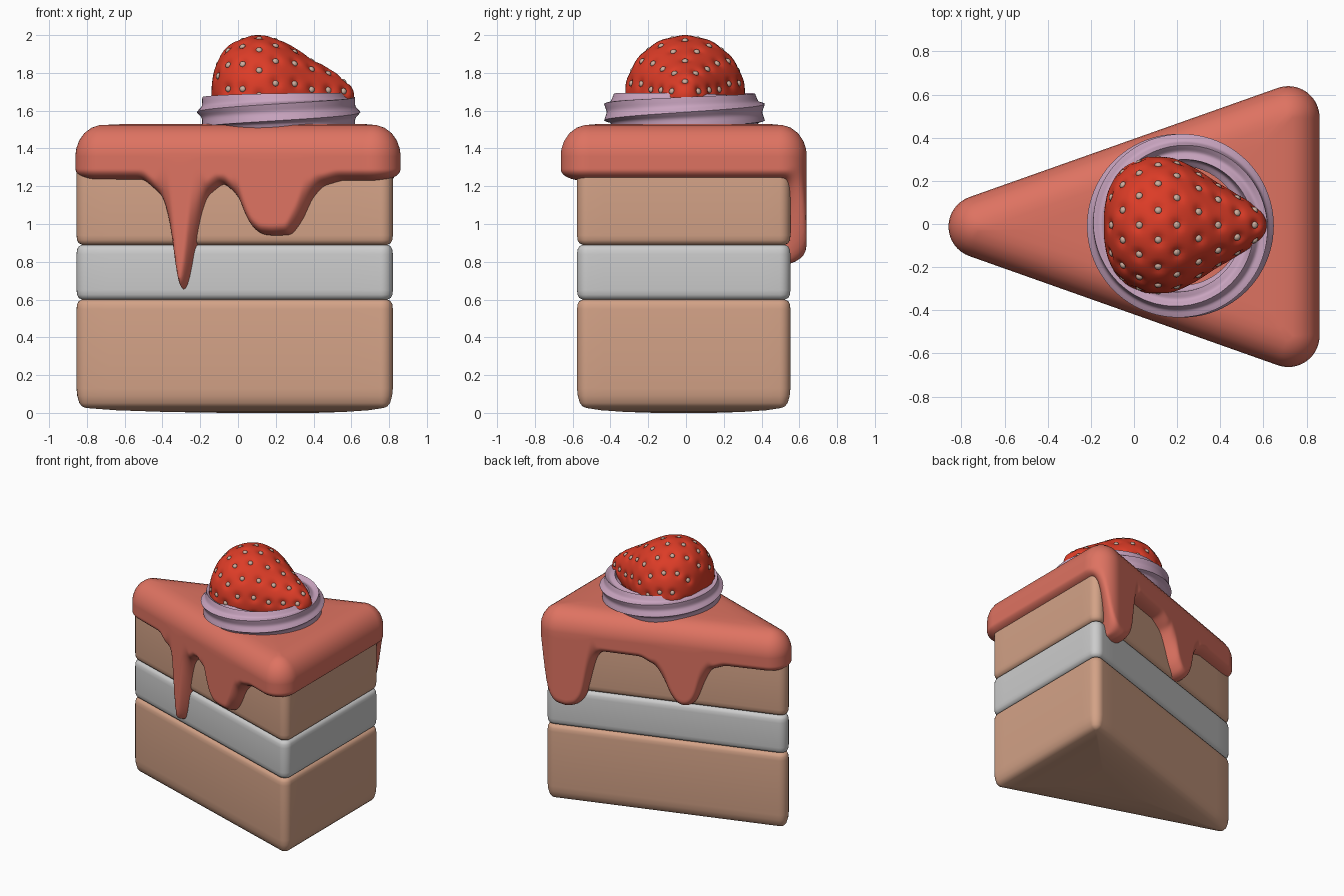
import bpy, bmesh, math
from mathutils import Vector, Matrix, kdtree

if "Cube" in bpy.data.objects:
    bpy.data.objects.remove(bpy.data.objects["Cube"])


def material(name, rgb):
    m = bpy.data.materials.new(name)
    m.diffuse_color = (*rgb, 1)
    m.use_nodes = True
    m.node_tree.nodes["Principled BSDF"].inputs["Base Color"].default_value = m.diffuse_color
    return m


def finish(name, bm, mat=None, angle=45):
    bmesh.ops.recalc_face_normals(bm, faces=bm.faces)
    me = bpy.data.meshes.new(name)
    bm.to_mesh(me)
    bm.free()
    ob = bpy.data.objects.new(name, me)
    bpy.context.collection.objects.link(ob)
    if mat:
        me.materials.append(mat)
    bpy.ops.object.select_all(action='DESELECT')
    ob.select_set(True)
    bpy.context.view_layer.objects.active = ob
    bpy.ops.object.shade_smooth_by_angle(angle=math.radians(angle))
    return ob


def loft(rings, closed=False):
    """Bridge equal-length rings; cap the ends, or join last to first."""
    bm = bmesh.new()
    vs = [[bm.verts.new(p) for p in r] for r in rings]
    n = len(vs[0])
    pairs = list(zip(vs, vs[1:])) + ([(vs[-1], vs[0])] if closed else [])
    for a, b in pairs:
        for i in range(n):
            j = (i + 1) % n
            bm.faces.new((a[i], a[j], b[j], b[i]))
    if not closed:
        bm.faces.new(vs[0][::-1])
        bm.faces.new(vs[-1])
    return bm


def outline(apex, back, half, n_edge, n_arc):
    """Core triangle points with outward normals, corners fanned into arcs."""
    core = [Vector((apex, 0)), Vector((back, -half)), Vector((back, half))]
    out = []
    for k in range(3):
        p, c, q = core[k - 1], core[k], core[(k + 1) % 3]
        e0, e1 = c - p, q - c
        a0 = math.atan2(-e0.x, e0.y)
        turn = (math.atan2(-e1.x, e1.y) - a0) % (2 * math.pi)
        for i in range(n_arc + 1):
            a = a0 + turn * i / n_arc
            out.append((c, Vector((math.cos(a), math.sin(a)))))
        out += [(c.lerp(q, i / n_edge), out[-1][1]) for i in range(1, n_edge)]
    return out


CY = -0.012


def ring(out, r, z):
    return [Vector((p.x + m.x * r, p.y + m.y * r + CY, z)) for p, m in out]


def shrink(rg, f, z):
    return [Vector((0.25 + (v.x - 0.25) * f, CY + (v.y - CY) * f, z)) for v in rg]


SPONGE = material("sponge", (0.65, 0.36, 0.24))
ICING = material("icing", (0.73, 0.17, 0.12))
CREAM = material("cream", (0.58, 0.37, 0.52))
BERRY = material("berry", (0.72, 0.045, 0.02))
SEED = material("seed", (0.6, 0.42, 0.34))

# Cake layers
cake = outline(-0.797, 0.762, 0.507, 12, 8)
R = 0.058


def layer(name, z0, z1, mat, domed=False):
    low = [(0.03, 0), (0.012, 0.008), (0.003, 0.025), (0, 0.05)]
    rings = []
    if domed:
        low = [(0.05, 0.026), (0.03, 0.034), (0.015, 0.052), (0.004, 0.09), (0, 0.13)]
        base = ring(cake, R - 0.05, 0)
        rings = [shrink(base, f, z) for f, z in ((0.3, 0), (0.6, 0.005), (0.85, 0.014))]
    rings += [ring(cake, R - d, z0 + h) for d, h in low]
    rings += [ring(cake, R - d, z1 - h)
              for d, h in ((0, 0.05), (0.003, 0.025), (0.012, 0.008), (0.03, 0))]
    finish(name, loft(rings), mat)


layer("bottom_sponge", 0.0, 0.6, SPONGE, True)
layer("filling", 0.6, 0.89, None)
layer("top_sponge", 0.89, 1.33, SPONGE)

# Icing with drips: lower edge height along the front and rear cut sides
FRONT = [(-.52, 1.23), (-.42, 1.14), (-.385, 1.0), (-.345, .7), (-.31, .625), (-.275, .7),
         (-.23, 1.0), (-.19, 1.14), (-.1, 1.215), (-.02, 1.14), (.01, 1.05), (.05, .98),
         (.1, .942), (.17, .935), (.26, .942), (.32, 1.03), (.36, 1.13), (.42, 1.2), (.52, 1.23)]
REAR = [(-.48, 1.23), (-.38, 1.19), (-.33, 1.08), (-.29, .95), (-.25, .9), (-.2, .885),
        (-.15, .9), (-.1, .96), (-.05, 1.08), (0, 1.17), (.1, 1.225), (.36, 1.23), (.41, 1.18),
        (.45, 1.0), (.48, .86), (.53, .8), (.6, .78), (.69, .8), (.75, .86), (.79, 1.0),
        (.82, 1.15), (.85, 1.23)]


def lower_edge(x, table):
    for (x0, z0), (x1, z1) in zip(table, table[1:]):
        if x0 <= x <= x1:
            return z0 + (z1 - z0) * (x - x0) / (x1 - x0)
    return 1.23


top = outline(-0.715, 0.715, 0.506, 130, 16)
RI = 0.145
rim = ring(top, RI, 0)
n = len(rim)
edge = [lower_edge(v.x, FRONT if v.y < CY else REAR) for v in rim]
for _ in range(3):
    edge = [(edge[i - 1] + 2 * edge[i] + edge[(i + 1) % n]) / 4 for i in range(n)]
steep = []
for i in range(n):
    a, b = i - 1, (i + 1) % n
    steep.append(math.hypot(1, (edge[b] - edge[a]) / max((rim[b] - rim[a]).length, 1e-4)))
rings = [shrink(ring(top, 0, 0), 0.8, 1.29)]
ROWS = 22
for k in range(ROWS + 1):
    row = []
    for i, (p, m) in enumerate(top):
        z = edge[i] + (1.37 - edge[i]) * (k / ROWS) ** 1.8
        u = min(1, (z - edge[i]) / steep[i] / 0.06)
        r = RI - 0.12 * (1 - math.sqrt(1 - (1 - u) ** 2))
        row.append(Vector((p.x + m.x * r, p.y + m.y * r + CY, z)))
    rings.append(row)
for d, z in ((.004, 1.4), (.018, 1.44), (.045, 1.48), (.085, 1.51), (.125, 1.523)):
    rings.append(ring(top, RI - d, z))
rings += [shrink(rings[-1], f, z) for f, z in ((0.9, 1.528), (0.7, 1.53), (0.35, 1.53))]
finish("icing", loft(rings), ICING, 60)

# Piped cream ring: twisted star section swept round a circle
LOBES, STEPS = 7, 96
rings = []
for s in range(STEPS):
    a = 2 * math.pi * s / STEPS
    sec = []
    for i in range(LOBES * 8):
        t = 2 * math.pi * i / (LOBES * 8)
        r = 0.74 + 0.26 * (1 - abs(math.sin(LOBES * t / 2)))
        t += a * 2 / LOBES
        rad = 0.355 + 0.078 * r * math.cos(t)
        sec.append(Vector((0.215 + rad * math.cos(a), -0.008 + rad * math.sin(a),
                           1.592 + 0.102 * r * math.sin(t))))
    rings.append(sec)
# the twist ends two lobes on, so the closing strip is shifted to match
bm = loft(rings)
bm.faces.ensure_lookup_table()
bmesh.ops.delete(bm, geom=list(bm.faces)[-2:], context='FACES_ONLY')
bm.verts.ensure_lookup_table()
N = LOBES * 8
for i in range(N):
    last = [bm.verts[(STEPS - 1) * N + (i + d) % N] for d in (0, 1)]
    first = [bm.verts[(i + 16 + d) % N] for d in (1, 0)]
    bm.faces.new(last + first)
finish("cream_ring", bm, CREAM, 35)

# Strawberry lying on its side, tip towards +x
PROF = [(-.14, 0), (-.136, .08), (-.115, .17), (-.06, .255), (.02, .303), (.1, .32), (.19, .307),
        (.28, .265), (.37, .208), (.46, .155), (.54, .104), (.595, .055), (.615, 0)]
AX = Vector((0, -0.005, 1.68))


def smooth_profile(per):
    pts = [Vector(p) for p in PROF]
    pts = [Vector((-.136, -.08))] + pts + [Vector((.595, -.055))]
    res = []
    for a, b, c, d in zip(pts, pts[1:], pts[2:], pts[3:]):
        for i in range(per):
            t = i / per
            res.append(0.5 * (2 * b + (c - a) * t + (2 * a - 5 * b + 4 * c - d) * t * t
                              + (3 * b - a - 3 * c + d) * t ** 3))
    return res[1:]


prof = smooth_profile(7)


def on_berry(x, a):
    k = min(range(1, len(prof) - 1), key=lambda i: abs(prof[i].x - x))
    tan = prof[k + 1] - prof[k - 1]
    ca, sa = math.cos(a), math.sin(a)
    nor = Vector((-tan.y, tan.x * ca, tan.x * sa)).normalized()
    return AX + Vector((prof[k].x, prof[k].y * ca, prof[k].y * sa)), nor


seeds = []
for k, (x, c) in enumerate(((-.115, 7), (-.06, 11), (.02, 13), (.11, 14), (.2, 14), (.3, 12),
                            (.4, 9), (.49, 7), (.565, 5))):
    seeds += [on_berry(x, 2 * math.pi * (i + 0.5 * (k % 2)) / c + math.pi / 2) for i in range(c)]
tree = kdtree.KDTree(len(seeds))
for i, (p, _) in enumerate(seeds):
    tree.insert(p, i)
tree.balance()

rings = []
for q in prof:
    row = []
    for i in range(110):
        a = 2 * math.pi * i / 110
        v = AX + Vector((q.x, q.y * math.cos(a), q.y * math.sin(a)))
        _, j, dist = tree.find(v)
        row.append(v - seeds[j][1] * 0.017 * math.exp(-(dist / 0.026) ** 2))
    rings.append(row)
finish("strawberry", loft(rings), BERRY, 80)

# Seeds sitting in the dimples
bm = bmesh.new()
for p, nor in seeds:
    rot = nor.to_track_quat('Z', 'X').to_matrix().to_4x4()
    mat = Matrix.Translation(p - nor * 0.012) @ rot @ Matrix.Diagonal((1, 1, 0.75, 1))
    bmesh.ops.create_icosphere(bm, subdivisions=2, radius=0.017, matrix=mat)
finish("strawberry_seeds", bm, SEED, 80)
